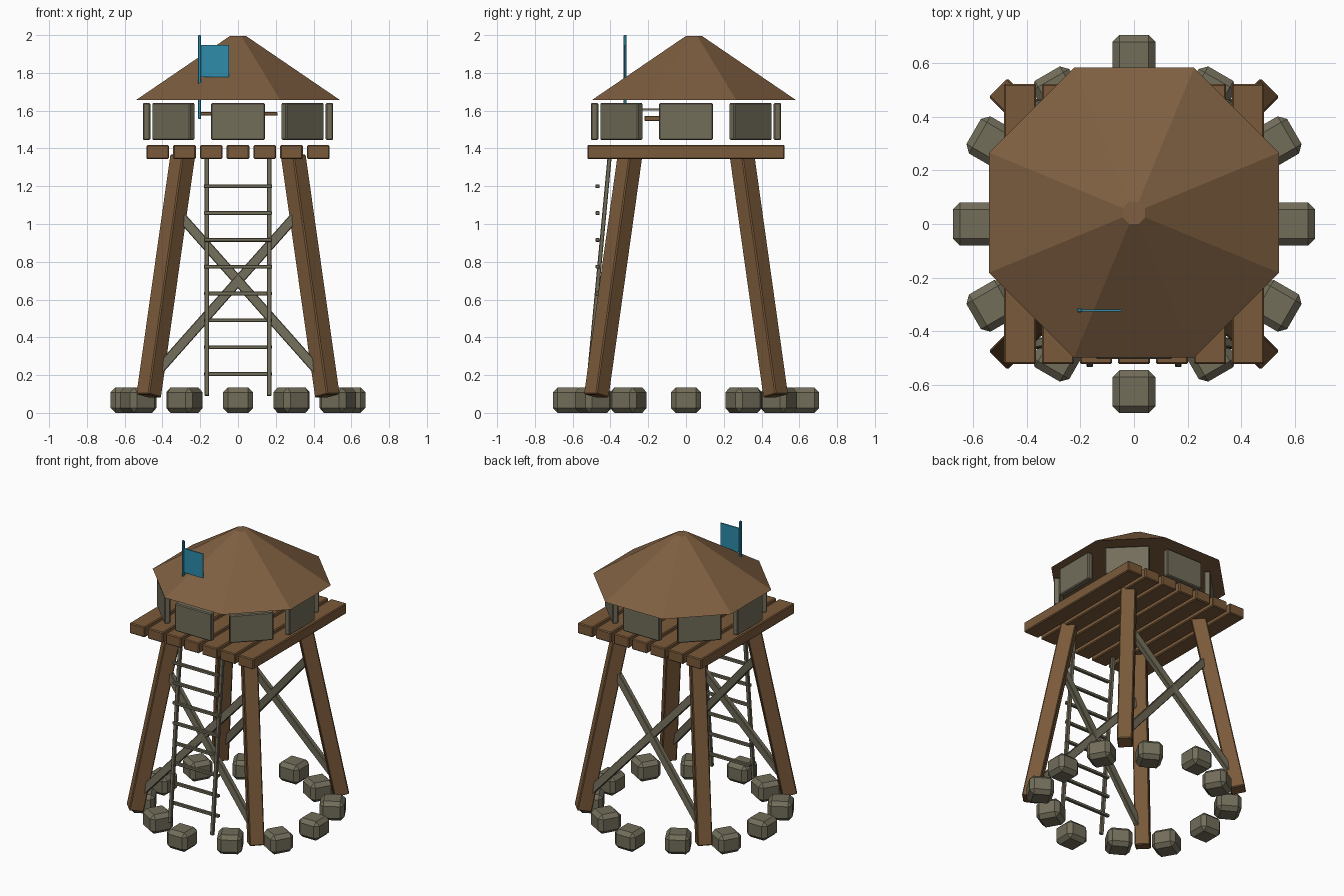
import bpy, bmesh, math
from mathutils import Vector, Matrix

if "Cube" in bpy.data.objects:
    bpy.data.objects.remove(bpy.data.objects["Cube"])


def material(name, rgb):
    m = bpy.data.materials.new(name)
    lin = [(c / 255 / 12.92) if c < 10 else ((c / 255 + 0.055) / 1.055) ** 2.4 for c in rgb]
    m.diffuse_color = (*lin, 1)
    m.use_nodes = True
    m.node_tree.nodes["Principled BSDF"].inputs["Base Color"].default_value = m.diffuse_color
    return m


WOOD = material("brown wood", (122, 90, 58))
ROOF = material("roof brown", (127, 95, 65))
GREY = material("weathered grey", (114, 109, 90))
TEAL = material("teal flag", (45, 140, 170))


def finish(name, bm, mat):
    bmesh.ops.recalc_face_normals(bm, faces=bm.faces)
    me = bpy.data.meshes.new(name)
    bm.to_mesh(me)
    bm.free()
    me.materials.append(mat)
    ob = bpy.data.objects.new(name, me)
    bpy.context.collection.objects.link(ob)
    return ob


def block(name, size, matrix, mat, bevel=0.005):
    """Chamfered box of the given size, placed by a matrix."""
    bm = bmesh.new()
    bmesh.ops.create_cube(bm, size=1, matrix=Matrix.Diagonal((*size, 1)))
    if bevel:
        bmesh.ops.bevel(bm, geom=bm.edges[:], offset=bevel, segments=1, affect='EDGES')
    bmesh.ops.transform(bm, matrix=matrix, verts=bm.verts)
    return finish(name, bm, mat)


def box(name, size, loc, mat, bevel=0.005):
    return block(name, size, Matrix.Translation(loc), mat, bevel)


def beam(name, p, q, width, depth, facing, mat, bevel=0.005):
    """Straight beam from p to q; its depth axis points along 'facing'."""
    p, q = Vector(p), Vector(q)
    z = (q - p).normalized()
    y = Vector(facing)
    y = (y - z * y.dot(z)).normalized()
    rot = Matrix((y.cross(z), y, z)).transposed().to_4x4()
    return block(name, (width, depth, (q - p).length),
                 Matrix.Translation((p + q) / 2) @ rot, mat, bevel)


# ring of foundation stones, radius varies slightly by direction
RADII = [0.595, 0.61, 0.567, 0.625, 0.567, 0.61]
for i in range(12):
    turn = Matrix.Rotation(math.radians(30 * i), 4, 'Z')
    block(f"stone_{i}", (0.16, 0.16, 0.135),
          turn @ Matrix.Translation((RADII[i % 6], 0, 0.0675)), GREY, 0.026)

# splayed legs, turned 45 degrees
for sx in (-1, 1):
    for sy in (-1, 1):
        beam(f"leg_{sx}_{sy}", (sx * 0.473, sy * 0.475, 0.09), (sx * 0.293, sy * 0.297, 1.36),
             0.098, 0.098, (sx, sy, 0), WOOD, 0.006)

# crossed braces on the front and back
for sy in (-1, 1):
    for sx in (-1, 1):
        beam(f"brace_{sx}_{sy}", (sx * 0.455, sy * 0.461, 0.186), (-sx * 0.32, sy * 0.336, 1.06),
             0.052, 0.035, (0, sy, 0), GREY, 0.004)

# ladder
for sx in (-1, 1):
    beam(f"ladder_rail_{sx}", (sx * 0.165, -0.523, 0.09), (sx * 0.165, -0.405, 1.35),
         0.024, 0.022, (0, 1, 0), GREY, 0.003)
for i in range(8):
    box(f"ladder_rung_{i}", (0.36, 0.022, 0.02), (0, -0.468, 0.206 + 0.142 * i), GREY, 0.003)

# deck planks
for i in range(7):
    box(f"deck_plank_{i}", (0.12, 1.045, 0.074), ((i - 3) * 0.1417, 0, 1.381), WOOD, 0.006)

# eight parapet panels
for i in range(8):
    turn = Matrix.Rotation(math.radians(45 * i), 4, 'Z')
    block(f"wall_panel_{i}", (0.04, 0.286, 0.196),
          turn @ Matrix.Translation((0.484, 0, 1.543)), GREY, 0.006)

# mounted bow inside the cabin
box("bow_stock", (0.04, 0.34, 0.028), (0, -0.05, 1.559), WOOD, 0.004)
box("bow_arm", (0.42, 0.02, 0.018), (0, -0.12, 1.583), WOOD, 0.003)
box("bow_bolt", (0.01, 0.36, 0.01), (0, -0.08, 1.607), GREY, 0)

# octagonal roof with a blunt tip
bm = bmesh.new()
bmesh.ops.create_cone(bm, cap_ends=True, segments=8, radius1=0.585, radius2=0.045, depth=0.34,
                      matrix=Matrix.Translation((0, 0.042, 1.826))
                      @ Matrix.Rotation(math.pi / 8, 4, 'Z'))
finish("roof", bm, ROOF)

# flag and pole
box("flag_pole", (0.016, 0.016, 0.445), (-0.203, -0.322, 1.7775), TEAL, 0.003)
box("flag", (0.15, 0.008, 0.17), (-0.122, -0.322, 1.862), TEAL, 0)
